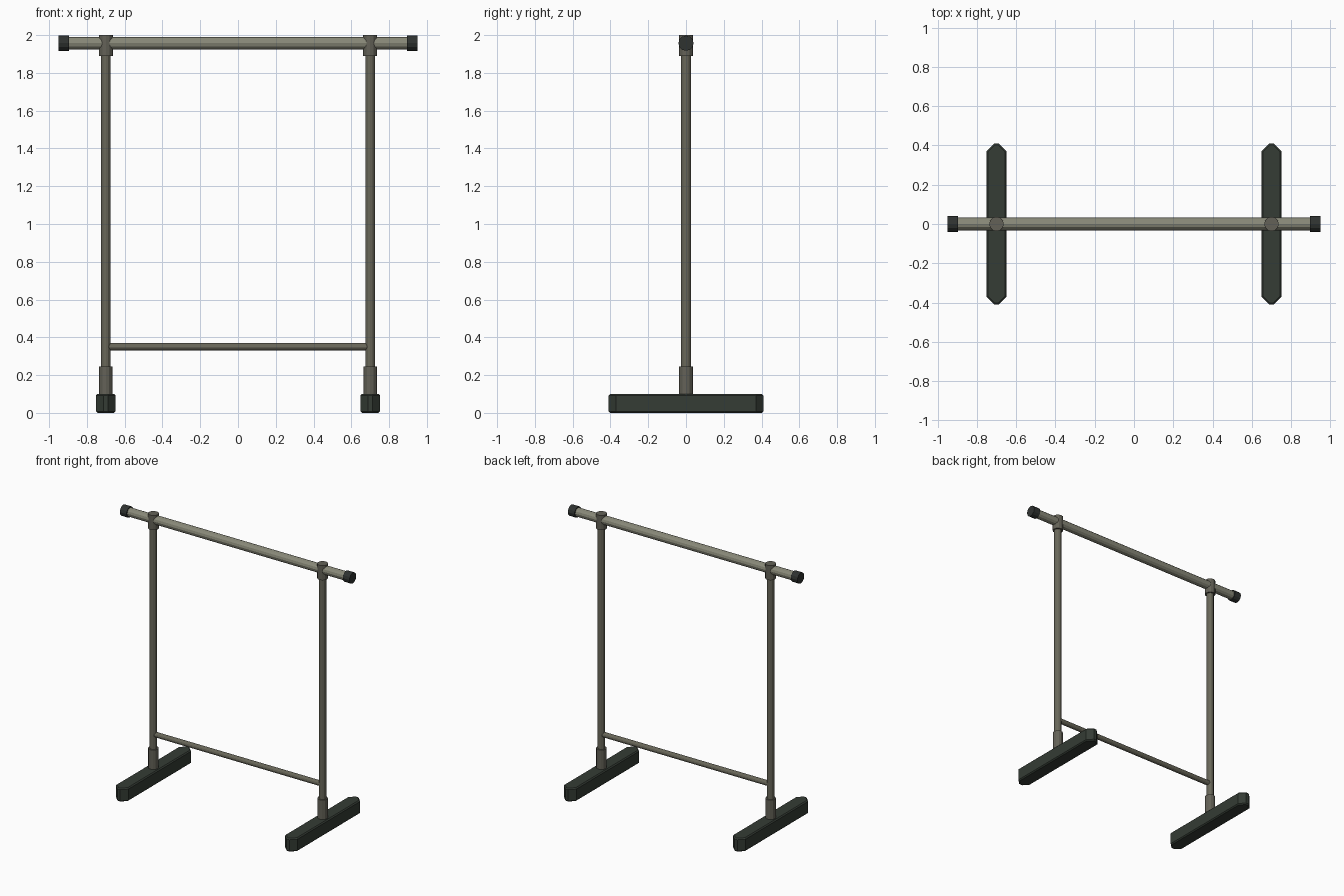
import bpy
import bmesh
from math import pi
from mathutils import Matrix

cube = bpy.data.objects.get("Cube")
if cube:
    bpy.data.objects.remove(cube, do_unlink=True)


def material(name, rgb):
    mat = bpy.data.materials.new(name)
    mat.use_nodes = True
    mat.diffuse_color = (*rgb, 1)
    mat.node_tree.nodes["Principled BSDF"].inputs["Base Color"].default_value = (*rgb, 1)
    return mat


RAIL = material("light steel", (0.25, 0.25, 0.19))
POST = material("steel", (0.14, 0.135, 0.10))
FITTING = material("dark steel", (0.125, 0.12, 0.095))
FOOT = material("dark green rubber", (0.035, 0.045, 0.035))
CAP = material("black rubber", (0.028, 0.032, 0.03))


def finish(bm, name, mat):
    mesh = bpy.data.meshes.new(name)
    bm.to_mesh(mesh)
    bm.free()
    mesh.materials.append(mat)
    obj = bpy.data.objects.new(name, mesh)
    bpy.context.collection.objects.link(obj)
    return obj


def tube(name, mat, radius, length, center, along_x=False, sides=12):
    """Flat-sided closed cylinder, upright or lying along x."""
    bm = bmesh.new()
    bmesh.ops.create_cone(bm, cap_ends=True, segments=sides,
                          radius1=radius, radius2=radius, depth=length)
    turn = Matrix.Rotation(pi / 2, 4, "Y") if along_x else Matrix.Identity(4)
    bm.transform(Matrix.Translation(center) @ turn)
    return finish(bm, name, mat)


def foot(name, x):
    """Long block with pointed ends and softened top and bottom edges."""
    width, half_length, height, chamfer = 0.052, 0.41, 0.1, 0.04
    bm = bmesh.new()
    bmesh.ops.create_cube(bm, size=1)
    bm.transform(Matrix.Translation((x, 0, height / 2))
                 @ Matrix.Diagonal((2 * width, 2 * half_length, height, 1)))
    upright = [e for e in bm.edges
               if abs(e.verts[0].co.z - e.verts[1].co.z) > height / 2]
    bmesh.ops.bevel(bm, geom=upright, offset=chamfer, segments=1, affect="EDGES")
    rims = [e for e in bm.edges
            if abs(e.verts[0].co.z - e.verts[1].co.z) < 0.001]
    bmesh.ops.bevel(bm, geom=rims, offset=0.008, segments=1, affect="EDGES")
    return finish(bm, name, FOOT)


RAIL_Z = 1.957

# Horizontal bars
tube("top_rail", RAIL, 0.032, 1.86, (0, 0, RAIL_Z), along_x=True)
tube("lower_crossbar", POST, 0.019, 1.4, (0, 0, 0.35), along_x=True)

# Uprights with their fittings, feet and rail ends
for side, sign in (("left", 1), ("right", -1)):
    x = 0.70 * sign
    foot(side + "_foot", x)
    tube(side + "_foot_socket", FITTING, 0.036, 0.16, (x, 0, 0.165))
    tube(side + "_post", POST, 0.026, 1.86, (x, 0, 1.02))
    tube(side + "_rail_fitting", FITTING, 0.037, 0.11, (x, 0, 1.945))
    tube(side + "_rail_cap", CAP, 0.04, 0.055, (0.9225 * sign, 0, RAIL_Z), along_x=True)
